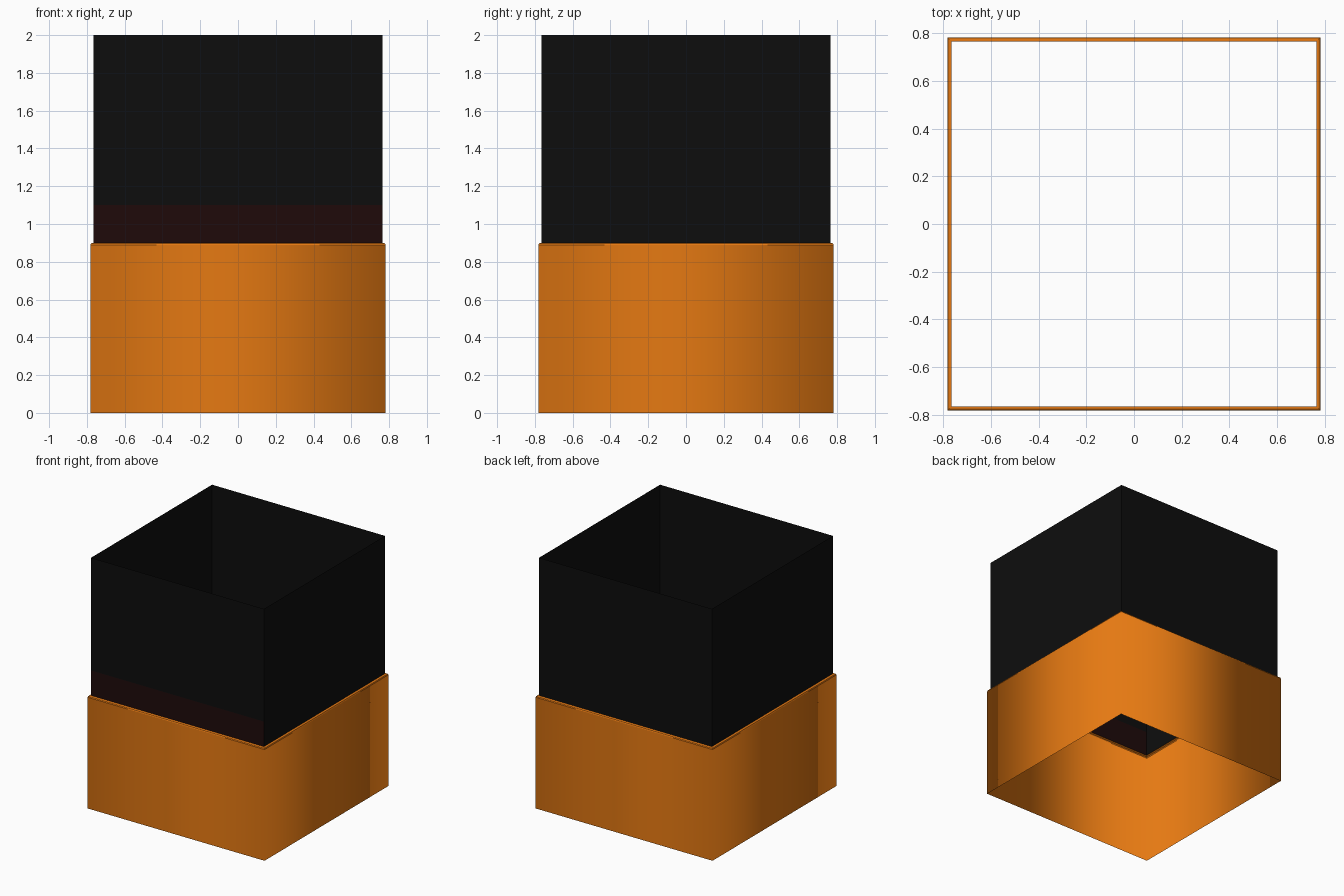
import bpy, bmesh

if "Cube" in bpy.data.objects:
    bpy.data.objects.remove(bpy.data.objects["Cube"])

def material(name, rgb):
    m = bpy.data.materials.new(name)
    m.diffuse_color = (*rgb, 1)
    m.use_nodes = True
    m.node_tree.nodes["Principled BSDF"].inputs["Base Color"].default_value = m.diffuse_color
    return m

orange = material("orange", (0.78, 0.19, 0.006))
black = material("black", (0.004, 0.004, 0.004))
maroon = material("dark_red", (0.013, 0.003, 0.003))

def square_shell(name, profile, mats):
    """Open-ended square sleeve through (half width, height) points."""
    bm = bmesh.new()
    rings = [[bm.verts.new((sx * r, sy * r, z))
              for sx, sy in ((-1, -1), (1, -1), (1, 1), (-1, 1))]
             for r, z in profile]
    for a, b in zip(rings, rings[1:]):
        for i in range(4):
            j = (i + 1) % 4
            bm.faces.new((a[i], a[j], b[j], b[i]))
    me = bpy.data.meshes.new(name)
    bm.to_mesh(me)
    bm.free()
    for m in mats:
        me.materials.append(m)
    ob = bpy.data.objects.new(name, me)
    bpy.context.collection.objects.link(ob)
    return ob

# Orange lower sleeve: soft shading around the corners
base = square_shell("lower_sleeve", [(0.782, 0), (0.782, 0.888)], [orange])
base.data.shade_smooth()

# Rounded rim stepping in to the upper walls
square_shell("sleeve_rim", [(0.782, 0.888), (0.779, 0.896), (0.772, 0.9),
                            (0.764, 0.9)], [orange])

# Thin black upper walls, open at the top, with a dark red band at the front
walls = square_shell("upper_walls", [(0.764, 0.9), (0.764, 1.1), (0.764, 2)],
                     [black, maroon])
walls.data.polygons[0].material_index = 1
